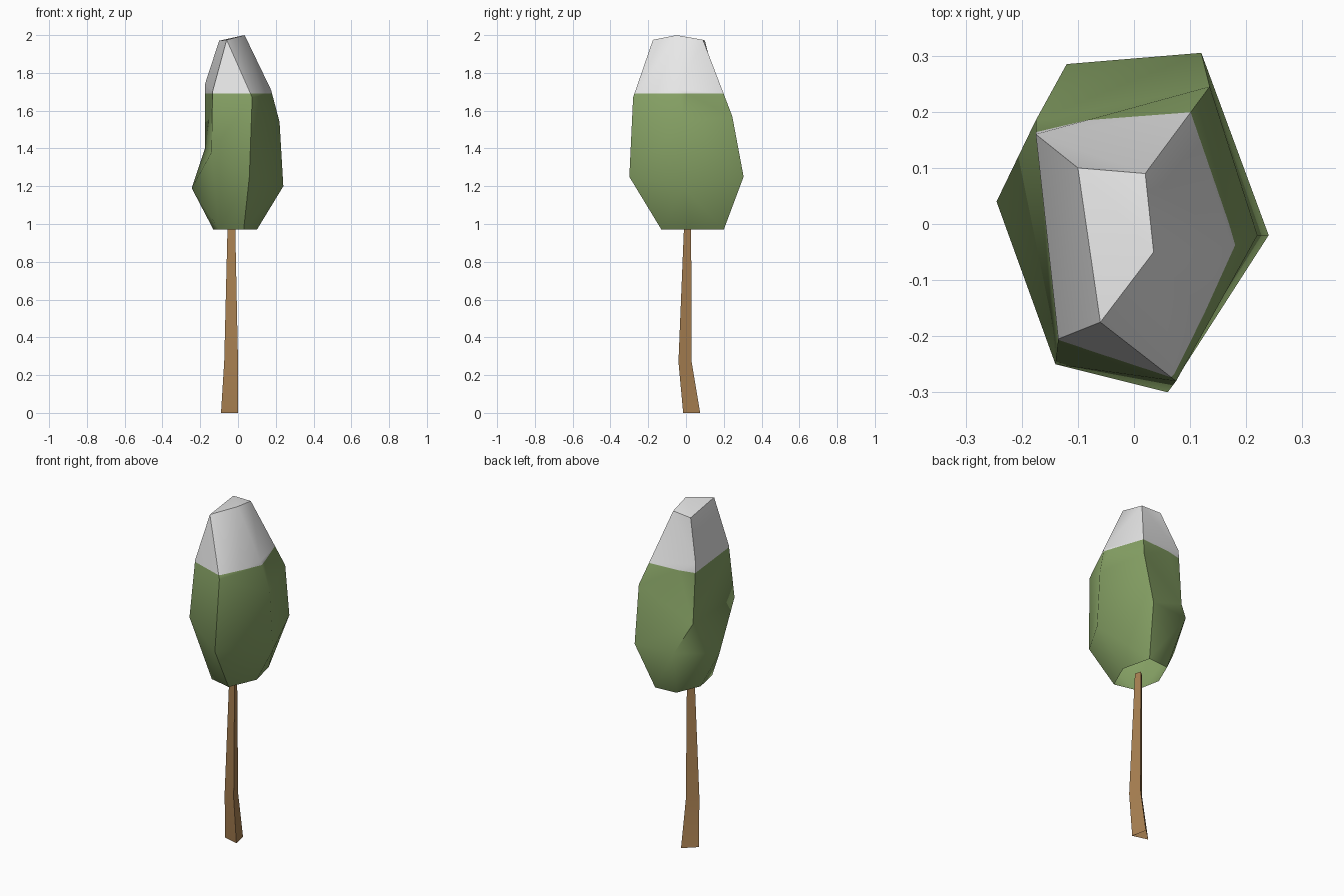
import bpy, bmesh, math

if "Cube" in bpy.data.objects:
    bpy.data.objects.remove(bpy.data.objects["Cube"])

def material(name, rgb):
    m = bpy.data.materials.new(name)
    m.diffuse_color = (*rgb, 1)
    m.use_nodes = True
    m.node_tree.nodes["Principled BSDF"].inputs["Base Color"].default_value = m.diffuse_color
    return m

leaf = material("leaf_green", (0.24, 0.36, 0.13))
snow = material("snow_white", (0.8, 0.8, 0.8))
bark = material("bark_brown", (0.40, 0.22, 0.085))

def build(name, points, faces, mats, cut=None):
    """Mesh from named points; an optional cut height gives faces above it material 1."""
    bm = bmesh.new()
    v = {k: bm.verts.new(p) for k, p in points.items()}
    for f in faces:
        bm.faces.new([v[k] for k in f.split()])
    bmesh.ops.recalc_face_normals(bm, faces=bm.faces[:])
    bmesh.ops.triangulate(bm, faces=bm.faces[:])
    if cut:
        bmesh.ops.bisect_plane(bm, geom=bm.verts[:] + bm.edges[:] + bm.faces[:],
                               plane_co=(0, 0, cut), plane_no=(0, 0, 1), dist=1e-5)
        for f in bm.faces:
            f.material_index = int(f.calc_center_median().z > cut)
    me = bpy.data.meshes.new(name)
    bm.to_mesh(me)
    bm.free()
    for m in mats:
        me.materials.append(m)
    ob = bpy.data.objects.new(name, me)
    bpy.context.collection.objects.link(ob)
    bpy.ops.object.select_all(action='DESELECT')
    ob.select_set(True)
    bpy.context.view_layer.objects.active = ob
    bpy.ops.object.shade_smooth_by_angle(angle=math.radians(55))
    return ob

# crown: open six-sided base, wide belly, shoulder ring and small top
crown = {
    "r0": (.10, .03, .97), "f0": (.03, -.13, .97), "g0": (-.10, -.10, .97),
    "l0": (-.13, .05, .97), "k0": (-.07, .19, .97), "b0": (.06, .20, .97),
    "r1": (.24, -.02, 1.20), "f1": (.06, -.30, 1.25), "g1": (-.14, -.25, 1.38),
    "l1": (-.245, .04, 1.19), "k1": (-.12, .285, 1.25), "b1": (.12, .305, 1.25),
    "m1": (-.175, .185, 1.40),
    "r2": (.22, -.02, 1.54), "f2": (.075, -.28, 1.67), "g2": (-.135, -.205, 1.70),
    "m2": (-.175, .16, 1.74), "b2": (.135, .245, 1.57), "r3": (.175, -.04, 1.71),
    "t1": (-.06, -.175, 1.975), "t2": (-.10, .10, 1.97),
    "t3": (.02, .09, 1.975), "t4": (.035, -.05, 2.0),
}
ring = "rfglkb"
skirt = [f"{a}0 {b}0 {b}1 {a}1" for a, b in zip(ring, ring[1:] + ring[0])]
sides = ["l1 g1 m1", "l1 m1 k1", "m1 k1 b1", "f1 r1 r2", "f1 r2 f2", "f2 r2 r3",
         "g1 f1 f2 g2", "m1 g1 g2 m2", "b1 m1 m2 b2", "r1 b1 b2 r2", "r2 b2 r3"]
cap = ["f2 r3 t4", "g2 f2 t1", "f2 t4 t1", "m2 g2 t1 t2", "b2 m2 t2 t3",
       "r3 b2 t3 t4", "t1 t4 t3 t2"]
build("crown", crown, skirt + sides + cap, [leaf, snow], cut=1.69)

# trunk: bent three-sided taper
trunk = {
    "a0": (0, -.015, 0), "b0": (-.09, .01, 0), "c0": (-.02, .075, 0),
    "a1": (0, -.04, .27), "b1": (-.073, -.02, .27), "c1": (-.02, .03, .27),
    "a2": (-.015, -.01, 1.0), "b2": (-.055, 0, 1.0), "c2": (-.025, .027, 1.0),
}
walls = [f"{a}{i} {b}{i} {b}{i+1} {a}{i+1}" for i in (0, 1) for a, b in ("ab", "bc", "ca")]
build("trunk", trunk, walls + ["a2 b2 c2"], [bark])
